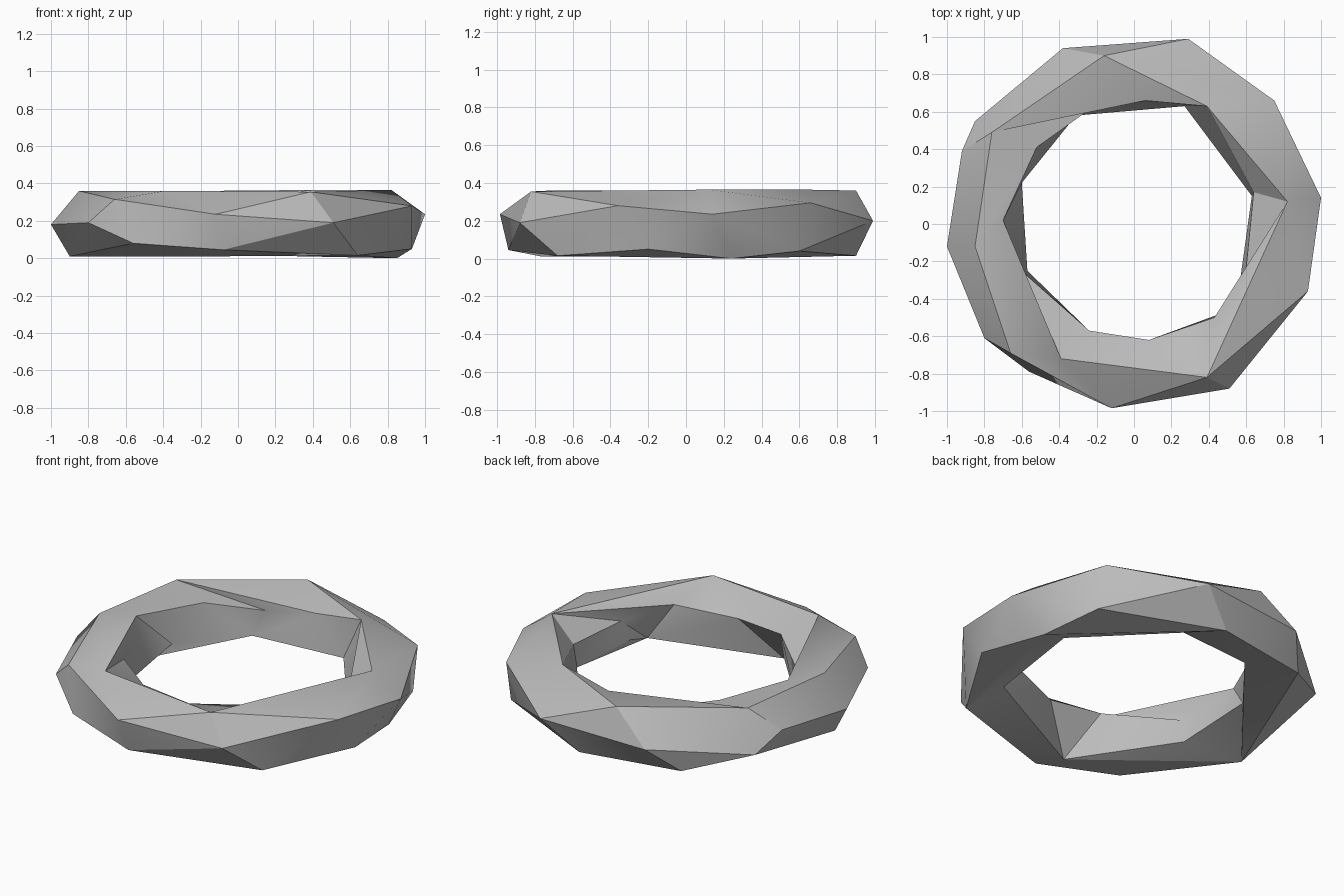
import bpy, bmesh, math

if "Cube" in bpy.data.objects:
    bpy.data.objects.remove(bpy.data.objects["Cube"], do_unlink=True)

# Plain grey material
grey = bpy.data.materials.new("stone_grey")
grey.use_nodes = True
colour = (0.5, 0.5, 0.5, 1)
grey.diffuse_color = colour
grey.node_tree.nodes["Principled BSDF"].inputs["Base Color"].default_value = colour

# Irregular ridge loops running round the faceted ring
top = [(.82, .12, .365), (.39, .63, .365), (-.16, .90, .36), (-.76, .49, .355),
       (-.85, -.12, .36), (-.39, -.72, .36), (.39, -.82, .355)]
outer = [(1, .14, .235), (.75, .66, .295), (.29, .99, .20), (-.38, .94, .17),
         (-.85, .55, .115), (-.92, .39, .225), (-1, -.12, .18), (-.80, -.61, .19),
         (-.66, -.69, .315), (-.12, -.985, .235), (.51, -.88, .19), (.93, -.36, .28)]
bottom = [(.85, .24, 0), (.76, .60, .04), (.09, .90, .015), (-.52, .79, .02),
          (-.90, -.15, .01), (-.56, -.79, .08), (-.08, -.94, .045),
          (.64, -.68, .015), (.93, -.20, .05)]
inner_low = [(.63, .15, .10), (.27, .63, .10), (-.31, .58, .10), (-.60, .22, .11),
             (-.57, -.25, .06), (-.13, -.76, .01), (.57, -.44, .07), (.57, -.28, .12)]
inner_high = [(.64, .17, .245), (.39, .63, .365), (.06, .66, .305), (-.24, .61, .26),
              (-.52, .41, .31), (-.70, .02, .33), (-.58, -.27, .21), (-.24, -.57, .26),
              (.08, -.62, .25), (.43, -.50, .288), (.60, -.23, .245)]

bm = bmesh.new()


def angle(v):
    return math.atan2(v.co.y, v.co.x) % math.tau


def make_loop(points):
    return sorted((bm.verts.new(p) for p in points), key=angle)


def zip_loops(a, b, twist):
    """Join two closed loops with a strip of triangles, loop a leading by twist."""
    def turn(loop, i):
        return angle(loop[i % len(loop)]) + math.tau * (i // len(loop))
    i = j = 0
    while i < len(a) or j < len(b):
        step_a = abs(turn(a, i + 1) - twist - turn(b, j))
        step_b = abs(turn(b, j + 1) - turn(a, i) + twist)
        va, vb = a[i % len(a)], b[j % len(b)]
        if j == len(b) or (i < len(a) and step_a <= step_b):
            i += 1
            bm.faces.new((va, vb, a[i % len(a)]))
        else:
            j += 1
            bm.faces.new((va, vb, b[j % len(b)]))


def bulge(verts):
    """Turn hollow creases that touch these vertices so the skin bulges outward."""
    for edge in list(bm.edges):
        if not edge.is_valid or not edge.is_manifold or not verts & set(edge.verts):
            continue
        if edge.calc_face_angle_signed() < -0.02:
            turned = bmesh.utils.edge_rotate(edge, True)
            bm.normal_update()
            # Put it back if the faces would fold over
            if turned and not 0 <= turned.calc_face_angle_signed() < 1.9:
                bmesh.utils.edge_rotate(turned, False)
                bm.normal_update()


# Skin the ring from ridge to ridge, all the way round its section
top_v, outer_v, bottom_v, low_v, high_v = [
    make_loop(p) for p in (top, outer, bottom, inner_low, inner_high)]
zip_loops(top_v, outer_v, 0)
zip_loops(outer_v, bottom_v, 0)
zip_loops(bottom_v, low_v, 0)
zip_loops(low_v, high_v, 0)
zip_loops(top_v, high_v, math.radians(30))
bmesh.ops.remove_doubles(bm, verts=bm.verts, dist=0.001)
bmesh.ops.recalc_face_normals(bm, faces=bm.faces)
for _ in range(3):
    bulge(set(outer_v + bottom_v))

mesh = bpy.data.meshes.new("faceted_ring")
bm.to_mesh(mesh)
bm.free()
mesh.materials.append(grey)
ring = bpy.data.objects.new("faceted_ring", mesh)
bpy.context.collection.objects.link(ring)

# Soft shading over shallow creases, sharp ridges elsewhere
bpy.ops.object.select_all(action='DESELECT')
ring.select_set(True)
bpy.context.view_layer.objects.active = ring
bpy.ops.object.shade_smooth_by_angle(angle=math.radians(30))
